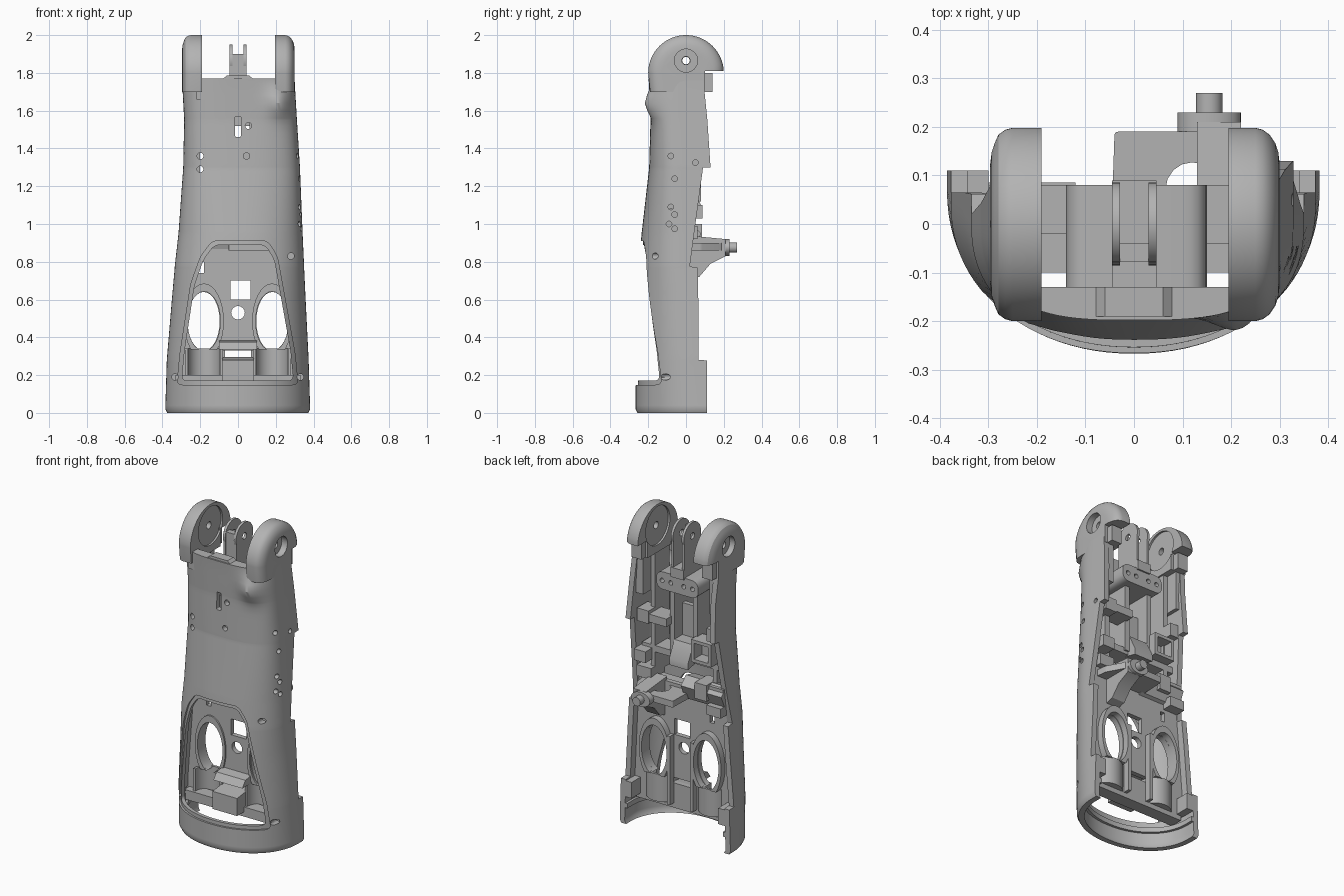
import bpy, bmesh, math
from mathutils import Vector

if "Cube" in bpy.data.objects:
    bpy.data.objects.remove(bpy.data.objects["Cube"])

grey = bpy.data.materials.new("plain_grey")
grey.use_nodes = True
COLOUR = (0.45, 0.45, 0.45, 1)
grey.diffuse_color = COLOUR
grey.node_tree.nodes["Principled BSDF"].inputs["Base Color"].default_value = COLOUR


def finish(name, bm):
    bmesh.ops.recalc_face_normals(bm, faces=bm.faces)
    mesh = bpy.data.meshes.new(name)
    bm.to_mesh(mesh)
    bm.free()
    mesh.materials.append(grey)
    ob = bpy.data.objects.new(name, mesh)
    bpy.context.collection.objects.link(ob)
    return ob


def activate(ob):
    bpy.ops.object.select_all(action='DESELECT')
    ob.select_set(True)
    bpy.context.view_layer.objects.active = ob


def skin(bm, loops):
    """Join matching loops with a band of quads."""
    rings = [[bm.verts.new(p) for p in loop] for loop in loops]
    n = len(rings[0])
    for lo, hi in zip(rings, rings[1:]):
        for i in range(n):
            j = (i + 1) % n
            bm.faces.new((lo[i], lo[j], hi[j], hi[i]))
    return rings


def loft(name, loops):
    bm = bmesh.new()
    rings = skin(bm, loops)
    bm.faces.new(rings[0])
    bm.faces.new(rings[-1])
    return finish(name, bm)


def prism(name, pts, axis, lo, hi):
    """Extrude a flat outline along an axis."""
    place = {'x': lambda a, b, h: (h, a, b),
             'y': lambda a, b, h: (a, h, b),
             'z': lambda a, b, h: (a, b, h)}[axis]
    return loft(name, [[place(a, b, h) for a, b in pts] for h in (lo, hi)])


def oval(a, b, ra, rb=None, n=32, sweep=2 * math.pi):
    rb = rb or ra
    return [(a + ra * math.cos(sweep * i / n), b + rb * math.sin(sweep * i / n))
            for i in range(n)]


def box(name, x0, x1, y0, y1, z0, z1):
    return prism(name, [(x0, y0), (x1, y0), (x1, y1), (x0, y1)], 'z', z0, z1)


def rounded(pts, r, seg=5):
    """Round the corners of an outline with quadratic arcs."""
    out = []
    for i, p in enumerate(pts):
        p = Vector(p)
        a = p + (Vector(pts[i - 1]) - p).normalized() * r
        b = p + (Vector(pts[(i + 1) % len(pts)]) - p).normalized() * r
        for k in range(seg + 1):
            t = k / seg
            out.append(tuple(a * (1 - t) ** 2 + p * 2 * t * (1 - t) + b * t * t))
    return out


def cut(ob, cutters):
    for c in cutters:
        c.hide_render = True
        m = ob.modifiers.new("cut", 'BOOLEAN')
        m.operation, m.solver, m.object = 'DIFFERENCE', 'EXACT', c
    activate(ob)
    for m in list(ob.modifiers):
        bpy.ops.object.modifier_apply(modifier=m.name)
    for c in cutters:
        bpy.data.objects.remove(c)


# Shell sections: height, -x width, +x width, front depth, back edge, centre y, squareness
ROWS = [
    (0, .375, .372, .257, .11, .07, 2.1), (.02, .385, .382, .267, .11, .07, 2.1),
    (.278, .377, .374, .265, .11, .04, 2.1), (.28, .377, .374, .265, .065, .04, 2.1),
    (.6, .35, .358, .26, .065, .02, 2.2), (.77, .335, .35, .25, .062, 0, 2.3),
    (.775, .335, .35, .25, .02, 0, 2.3), (.95, .315, .342, .235, .043, 0, 2.4),
    (1.298, .29, .328, .195, .09, 0, 2.8), (1.3, .29, .328, .195, .13, 0, 2.8),
    (1.55, .285, .312, .188, .113, 0, 3.2), (1.72, .294, .302, .195, .096, 0, 3.2),
    (1.8, .295, .298, .2, .09, 0, 3)]


def row_at(z):
    for a, b in zip(ROWS, ROWS[1:]):
        if a[0] <= z <= b[0]:
            t = (z - a[0]) / (b[0] - a[0])
            return [p + (q - p) * t for p, q in zip(a, b)]


def section(z, off, n=48):
    _, wn, wp, depth, back, yc, sq = row_at(z)
    pts = [(wp - off, back)]
    for i in range(n + 1):
        c, s = math.cos(math.pi * i / n), math.sin(math.pi * i / n)
        x = (wp if c > 0 else wn) - off
        x *= math.copysign(abs(c) ** (2 / sq), c)
        y = yc - (depth + yc - off) * abs(s) ** (2 / sq)
        y -= .06 * s * math.exp(-((x - .23) / .07) ** 2 - ((z - 1.64) / .07) ** 2)
        pts.append((x, y))
    return pts + [(off - wn, back)]


def band(z, outer, inner):
    return section(z, outer) + section(z, inner)[::-1]


def shell(name, outer, inner):
    heights = sorted({r[0] for r in ROWS} | {k * .04 for k in range(1, 45)})
    bm = bmesh.new()
    rings = skin(bm, [[(x, y, z) for x, y in band(z, outer, inner)] for z in heights])
    n = len(rings[0])
    for ring in (rings[0], rings[-1]):
        for i in range(n // 2 - 1):
            bm.faces.new((ring[i], ring[i + 1], ring[n - 2 - i], ring[n - 1 - i]))
    return finish(name, bm)


def hole(axis, a, b, r, lo, hi):
    return prism("hole_cutter", oval(a, b, r, n=16), axis, lo, hi)


def window(grow):
    pts = [(-.31, .16), (.305, .16), (.29, .32), (.2, .82), (.15, .9), (-.13, .9),
           (-.19, .82), (-.24, .68), (-.295, .32)]
    pts = [(x * (1 + grow * 4), .53 + (z - .53) * (1 + grow * 3)) for x, z in pts]
    return prism("window_cutter", rounded(pts, .03), 'y', -.5, 0)


# Two skins leave a stepped rim around the front window
for name, o, i, grow in (("outer_skin", 0, .014, .01), ("inner_skin", .012, .034, -.01)):
    cutters = [window(grow), box("slot_cutter", -.19, .195, -.5, .5, 1.77, 2.1),
               prism("slit_cutter", rounded([(-.015, 1.46), (.015, 1.46), (.015, 1.57),
                                             (-.015, 1.57)], .008), 'y', -.5, 0)]
    for x, z in ((.055, 1.52), (.045, 1.36), (-.2, 1.29), (-.2, 1.36),
                 (.28, .83), (-.333, .19), (.33, .19)):
        cutters.append(hole('y', x, z, .017, -.5, 0))
    for y, z in ((-.08, 1.36), (-.06, 1.24), (-.08, 1.09), (-.06, 1.05), (-.09, 1),
                 (-.06, .975), (.05, 1.325)):
        cutters.append(hole('x', y, z, .015, .15, .5))
    cut(shell(name, o, i), cutters)

# Ledge running round the inside of the base
prism("base_ledge", band(.1, .03, .05), 'z', .1, .13)

# Pivot arms at the top, domed on their outer faces
for side, inner, outer in ((1, .195, .3), (-1, .19, .296)):
    loops = []
    for x, r in ((inner, .2), (.25, .2), (.265, .196), (.279, .186), (outer - .009, .168),
                 (outer - .003, .15), (outer, .125)):
        arc = oval(0, 1.8, r, n=40, sweep=math.pi * 40 / 39)
        outline = [(.1, 1.7), (.1, 1.81), (r - .002, 1.81)] + arc[2:] + [(.01 - r, 1.7)]
        loops.append([(side * x, y, z) for y, z in outline])
    cut(loft("pivot_arm", loops),
        [hole('x', 0, 1.865, .062, side * .26, side * .4),
         hole('x', 0, 1.865, .022, side * .1, side * .4),
         prism("recess_cutter", oval(0, 1.865, .12), 'x', side * .1, side * (inner + .012))])
    # Lugs hanging behind and blocks thickening the sides
    for part, x0, x1, y0, y1, z0, z1 in (
            ("arm_lug", .21, .28, .06, .14, 1.7, 1.8),
            ("upper_side_block", .23, .28, -.05, .095, 1.46, 1.72),
            ("middle_side_block", .2, .28, -.02, .085, 1.28, 1.36),
            ("lower_side_block", .2, .3, -.08, .06, .92, .99),
            ("side_rail", .2, .23, -.12, .02, .95, 1.72),
            ("base_foot", .3, .365, .02, .11, .17, .27)):
        box(part, *sorted((side * x0, side * x1)), y0, y1, z0, z1)

# Thick front lip between the arms
box("front_lip", -.22, .22, -.18, -.13, 1.66, 1.77)
prism("lip_crest", [(-.09, 1.76), (.09, 1.76), (.06, 1.785), (-.06, 1.785)], 'y', -.19, -.13)

# Inner wall behind the window with oval openings
wall = prism("inner_wall", [(-.365, .17), (.36, .17), (.335, .92), (-.31, .92)], 'y', -.01, .02)
openings = [box("square_cutter", -.04, .065, -.2, .2, .6, .7), hole('y', 0, .53, .036, -.2, .2),
            box("low_slot_cutter", -.08, .08, -.2, .2, .295, .33),
            box("corner_cutter", -.21, -.18, -.2, .2, .74, .8)]
for s in (-1, 1):
    openings += [prism("oval_cutter", oval(s * .182, .485, .085, .155), 'y', -.2, .2),
                 box("cup_gap_cutter", s * .18 - .08, s * .18 + .08, -.2, .2, .2, .34)]
cut(wall, openings)
for s in (-1, 1):
    collar = prism("opening_collar", oval(s * .18, .485, .105, .2), 'y', -.02, .06)
    cut(collar, [prism("collar_cutter", oval(s * .18, .485, .087, .157), 'y', -.2, .2),
                 box("collar_base_cutter", s * .18 - .08, s * .18 + .08, -.2, .2, .2, .335)])
    # Half-round cups under the openings
    cup = prism("lower_cup", oval(s * .18, -.04, .1), 'z', .17, .34)
    cut(cup, [prism("cup_cutter", oval(s * .18, -.04, .085), 'z', .19, .5),
              box("cup_front_cutter", s * .18 - .2, s * .18 + .2, -.3, -.045, .1, .5)])
    box("centre_rib", *sorted((s * .07, s * .09)), .02, .06, .17, .6)

# Stepped shelf and floor inside the window
prism("shelf", [(-.13, .17), (-.01, .17), (-.01, .295), (-.13, .28)], 'x', -.085, .085)
prism("shelf_back", [(-.1, .335), (0, .335), (0, .385), (-.07, .375)], 'x', -.1, .1)
box("base_bridge", -.33, .33, -.06, .02, .14, .2)

# Round platform with a tapered peg at the back
platform = prism("platform", rounded([(-.05, -.1), (.3, -.1), (.28, .08), (.22, .19),
                                      (-.04, .19)], .008), 'z', .86, .9)
cut(platform, [hole('z', .12, .072, .055, .5, 1.2)])
prism("platform_support", [(.0, .7), (.07, .72), (.13, .79), (.21, .83), (.21, .92), (.0, .94)],
      'x', .13, .22)
prism("peg_flange", oval(.155, .875, .065, .045), 'y', .19, .23)
prism("peg", oval(.155, .875, .027), 'y', .2, .27)
prism("left_web", [(0, .84), (.04, .86), (.08, .95), (.03, 1.0), (-.05, .98)], 'x', -.3, -.02)
box("web_block", -.2, -.12, -.04, .085, .9, 1.0)
box("low_bracket", -.3, -.2, 0, .085, .82, .88)

# Middle cross web, column and mounting trays
box("cross_web", -.27, .29, -.1, .02, 1.08, 1.12)
prism("web_wedge", [(-.1, 1.1), (.08, 1.06), (.08, 1.1), (.03, 1.2), (-.1, 1.2)], 'x', -.07, .06)
for x in (-.1, .06):
    box("column_rail", x, x + .03, -.16, .03, 1.1, 1.6)
box("column_plate", -.1, .09, -.08, -.05, 1.1, 1.4)
tray = box("open_tray", -.23, -.09, -.02, .08, 1.12, 1.26)
cut(tray, [box("tray_cutter", -.21, -.11, 0, .2, 1.14, 1.24)])
box("wide_tray", .08, .27, -.04, .08, 1.29, 1.34)
box("side_post", .22, .3, -.02, .088, 1.03, 1.1)

# Rounded crossbar with screw holes
bar = prism("crossbar", rounded([(-.14, 1.52), (.15, 1.52), (.15, 1.63), (-.14, 1.63)], .05),
            'y', -.13, .08)
cut(bar, [hole('y', x, 1.575, .014, .04, .2) for x in (-.1, -.04, .05, .11)])

# Hinge ears at the top centre
for x in (-.045, .03):
    ear = prism("hinge_ear", oval(0, 1.865, .085), 'x', x, x + .016)
    cut(ear, [hole('x', 0, 1.865, .02, -.2, .2)])
    box("ear_stem", x, x + .016, -.08, .08, 1.6, 1.84)
box("ear_bridge", -.044, .045, -.078, -.04, 1.65, 1.9)
box("ear_foot", -.045, .046, -.15, .09, 1.62, 1.68)

# Smooth rounded surfaces, keep edges crisp
for ob in bpy.context.scene.objects:
    if ob.type == 'MESH':
        activate(ob)
        bpy.ops.object.shade_smooth_by_angle(angle=math.radians(30))
